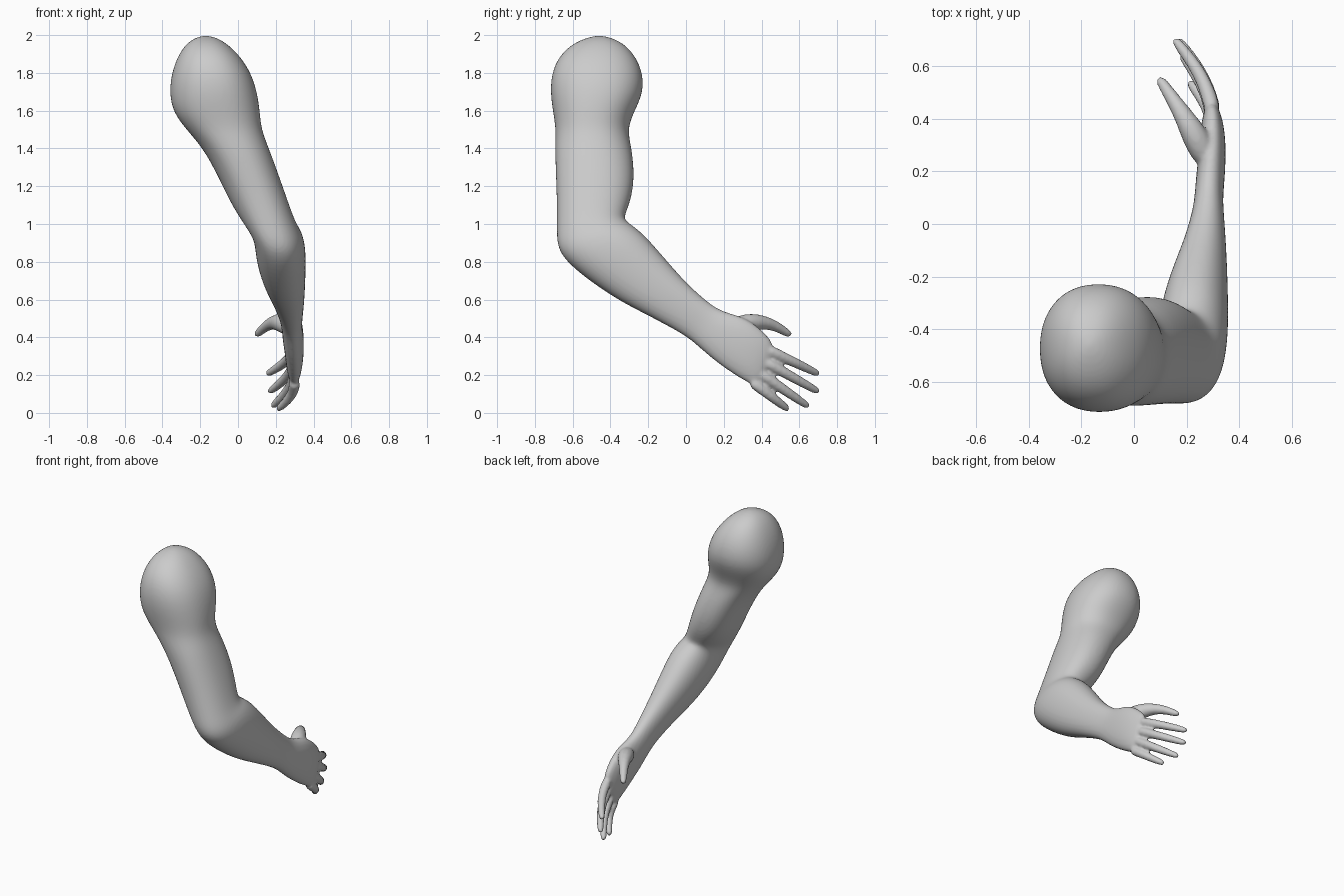
import bpy, bmesh
from math import sin, cos, pi
from mathutils import Vector

bm = bmesh.new()


def loft(rings, start, end):
    """Skin a list of point rings and close both ends on pole points."""
    loops = [[bm.verts.new(p) for p in r] for r in rings]
    n = len(loops[0])
    for a, b in zip(loops, loops[1:]):
        for i in range(n):
            j = (i + 1) % n
            bm.faces.new((a[i], a[j], b[j], b[i]))
    for loop, tip, flip in ((loops[0], start, 1), (loops[-1], end, 0)):
        p = bm.verts.new(tip)
        for i in range(n):
            j = (i + 1) % n
            bm.faces.new((p, loop[j], loop[i]) if flip else (p, loop[i], loop[j]))


def spow(v, e):
    return abs(v) ** e * (1 if v >= 0 else -1)


def section(ya, za, yb, zb, x0, x1, e=0.9, n=24):
    """Rounded oval spanning two side-view points and an x range."""
    out = []
    for k in range(n):
        t = 2 * pi * k / n
        c, s = spow(cos(t), e), spow(sin(t), e)
        out.append(((x0 + x1) / 2 + s * (x1 - x0) / 2,
                    (ya + yb) / 2 + c * (ya - yb) / 2,
                    (za + zb) / 2 + c * (za - zb) / 2))
    return out


def digit(points, radii, n=12):
    """Tapered finger along a path with a rounded tip."""
    pts = [Vector(p) for p in points]
    d = (pts[-1] - pts[-2]).normalized()
    r = radii[-1]
    pts += [pts[-1] + d * r * 0.75]
    radii = list(radii) + [r * 0.68]
    rings = []
    for i, p in enumerate(pts):
        t = pts[min(i + 1, len(pts) - 1)] - pts[max(i - 1, 0)]
        q = t.to_track_quat('Z', 'Y')
        rings.append([p + q @ Vector((cos(2 * pi * k / n), sin(2 * pi * k / n), 0)) * radii[i]
                      for k in range(n)])
    loft(rings, pts[0], pts[-1] + d * r * 0.35)


# shoulder and upper arm: z, y front, y back, x low, x high
upper = [
    (1.985, -0.39, -0.53, -0.23, -0.11),
    (1.95, -0.32, -0.61, -0.28, -0.05),
    (1.88, -0.26, -0.68, -0.325, 0.02),
    (1.79, -0.225, -0.715, -0.355, 0.075),
    (1.69, -0.225, -0.72, -0.365, 0.105),
    (1.59, -0.275, -0.705, -0.345, 0.118),
    (1.50, -0.31, -0.69, -0.275, 0.125),
    (1.40, -0.285, -0.695, -0.185, 0.165),
    (1.25, -0.27, -0.69, -0.105, 0.22),
    (1.12, -0.29, -0.685, -0.045, 0.265),
]
# elbow, forearm and palm: y/z upper edge, y/z lower edge, x low, x high
lower = [
    (-0.33, 1.035, -0.685, 0.98, 0.025, 0.305),
    (-0.315, 1.015, -0.685, 0.87, 0.08, 0.34),
    (-0.25, 0.97, -0.62, 0.785, 0.09, 0.357),
    (-0.19, 0.91, -0.50, 0.69, 0.10, 0.36),
    (-0.10, 0.805, -0.35, 0.59, 0.135, 0.357),
    (0.00, 0.69, -0.20, 0.515, 0.185, 0.352),
    (0.10, 0.60, -0.05, 0.435, 0.22, 0.343),
    (0.16, 0.555, 0.03, 0.385, 0.23, 0.338),
    (0.22, 0.53, 0.12, 0.30, 0.235, 0.345),
    (0.30, 0.51, 0.22, 0.225, 0.245, 0.35),
    (0.38, 0.46, 0.30, 0.175, 0.25, 0.347),
    (0.44, 0.40, 0.36, 0.14, 0.26, 0.335),
    (0.465, 0.36, 0.39, 0.14, 0.27, 0.32),
]
loft([section(yf, z, yb, z, x0, x1) for z, yf, yb, x0, x1 in upper] +
     [section(*r) for r in lower], (-0.17, -0.46, 2.0), (0.295, 0.44, 0.25))

# fingers: knuckle and tip, curling gently inward
for base, tip in (((0.300, 0.43, 0.335), (0.165, 0.69, 0.212)),
                  ((0.303, 0.42, 0.270), (0.175, 0.69, 0.118)),
                  ((0.303, 0.39, 0.212), (0.190, 0.635, 0.042)),
                  ((0.300, 0.35, 0.165), (0.220, 0.53, 0.026))):
    a, b = Vector(base), Vector(tip)
    path = [a.lerp(b, t) + Vector((0.10 * t * (1 - t), 0, 0)) for t in (0, 0.33, 0.66, 1)]
    digit(path, (0.034, 0.029, 0.027, 0.021))

# thumb
digit([(0.28, 0.24, 0.45), (0.235, 0.33, 0.478), (0.19, 0.41, 0.482),
       (0.145, 0.48, 0.458), (0.105, 0.54, 0.42)], (0.05, 0.055, 0.038, 0.028, 0.022))

bmesh.ops.recalc_face_normals(bm, faces=bm.faces)
mesh = bpy.data.meshes.new("arm")
bm.to_mesh(mesh)
bm.free()
arm = bpy.data.objects.new("arm", mesh)
bpy.context.collection.objects.link(arm)

# fuse the parts into one smooth skin
sub = arm.modifiers.new("round", 'SUBSURF')
sub.levels = sub.render_levels = 2
fuse = arm.modifiers.new("fuse", 'REMESH')
fuse.mode = 'VOXEL'
fuse.voxel_size = 0.01
fuse.use_smooth_shade = True
soft = arm.modifiers.new("soften", 'SMOOTH')
soft.factor = 0.5
soft.iterations = 4
